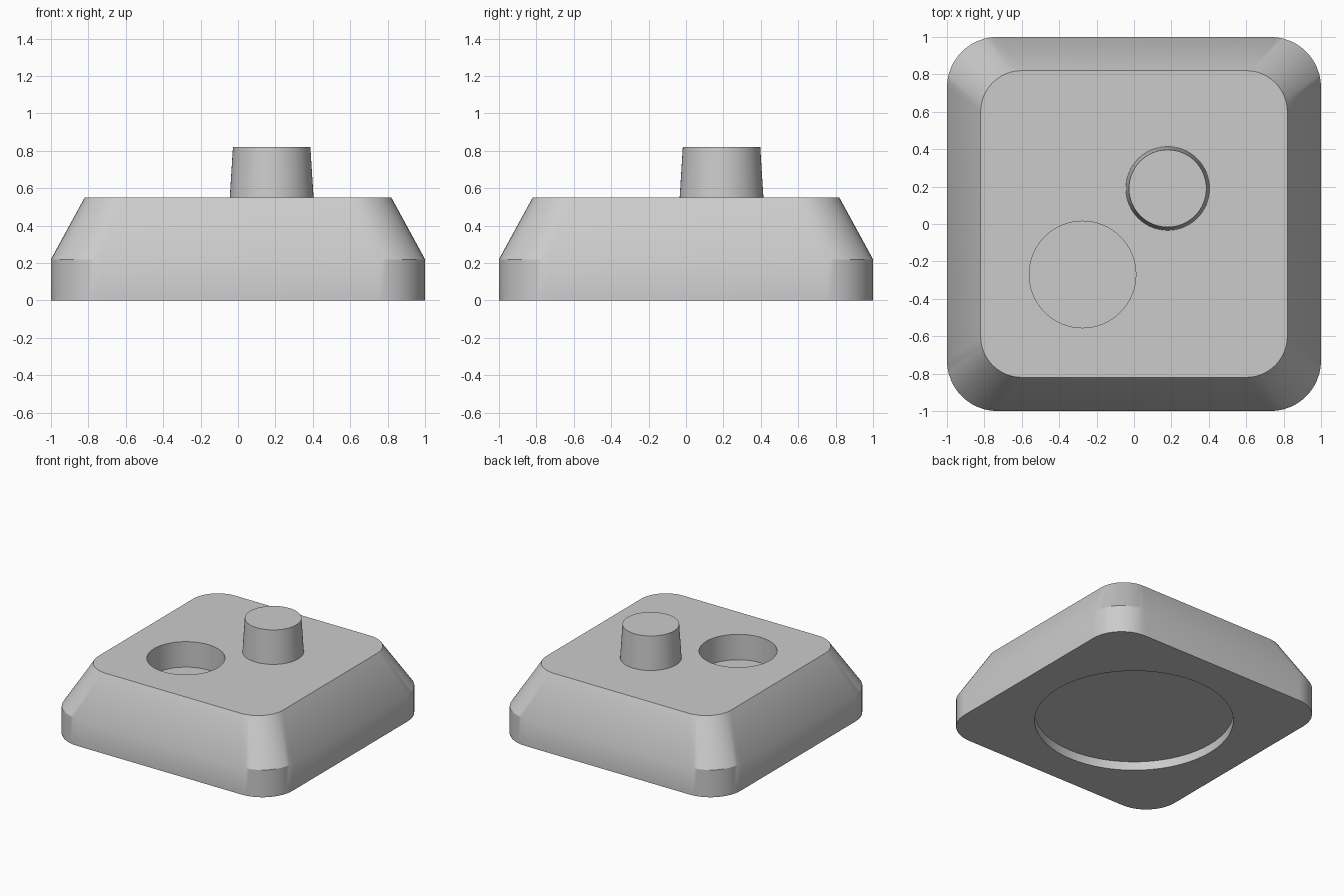
import bpy
import bmesh
from math import cos, sin, pi, radians

if "Cube" in bpy.data.objects:
    bpy.data.objects.remove(bpy.data.objects["Cube"], do_unlink=True)

# Single flat colour
grey = bpy.data.materials.new("plain_grey")
grey.use_nodes = True
colour = (0.6, 0.6, 0.6, 1)
grey.diffuse_color = colour
grey.node_tree.nodes["Principled BSDF"].inputs["Base Color"].default_value = colour


def rounded_square(half, radius, z, steps=12):
    """Points of a square with rounded corners."""
    points = []
    for corner, (sx, sy) in enumerate([(1, 1), (-1, 1), (-1, -1), (1, -1)]):
        for i in range(steps + 1):
            a = (corner + i / steps) * pi / 2
            points.append((sx * (half - radius) + radius * cos(a),
                           sy * (half - radius) + radius * sin(a), z))
    return points


def circle(centre, radius, z, steps=64):
    """Points of a circle."""
    return [(centre[0] + radius * cos(2 * pi * i / steps),
             centre[1] + radius * sin(2 * pi * i / steps), z) for i in range(steps)]


def loft(name, sections):
    """Closed solid through a stack of matching sections."""
    bm = bmesh.new()
    rings = [[bm.verts.new(p) for p in section] for section in sections]
    n = len(rings[0])
    for low, high in zip(rings, rings[1:]):
        for i in range(n):
            j = (i + 1) % n
            bm.faces.new((low[i], low[j], high[j], high[i]))
    bm.faces.new(rings[0][::-1])
    bm.faces.new(rings[-1])
    mesh = bpy.data.meshes.new(name)
    bm.to_mesh(mesh)
    bm.free()
    mesh.materials.append(grey)
    obj = bpy.data.objects.new(name, mesh)
    bpy.context.collection.objects.link(obj)
    return obj


def activate(obj):
    bpy.ops.object.select_all(action="DESELECT")
    obj.select_set(True)
    bpy.context.view_layer.objects.active = obj


def cut(target, centre, radius, bottom, top):
    """Cut a round pocket and discard the cutter."""
    cutter = loft("cutter", [circle(centre, radius, bottom), circle(centre, radius, top)])
    cutter.hide_render = True
    mod = target.modifiers.new("pocket", "BOOLEAN")
    mod.operation = "DIFFERENCE"
    mod.solver = "EXACT"
    mod.object = cutter
    activate(target)
    bpy.ops.object.modifier_apply(modifier=mod.name)
    bpy.data.objects.remove(cutter, do_unlink=True)


# Body with upright skirt and sloping shoulders
base = loft("base_block", [rounded_square(1, 0.27, 0),
                           rounded_square(1, 0.27, 0.22),
                           rounded_square(0.82, 0.22, 0.55)])

# Socket in the top and shallow recess underneath
cut(base, (-0.275, -0.27), 0.285, 0.345, 0.7)
cut(base, (0, 0), 0.725, -0.2, 0.07)

# Tapered peg
peg_centre = (0.18, 0.19)
peg = loft("peg", [circle(peg_centre, 0.224, 0.55), circle(peg_centre, 0.207, 0.82)])

for obj in (base, peg):
    activate(obj)
    bpy.ops.object.shade_smooth_by_angle(angle=radians(30))
